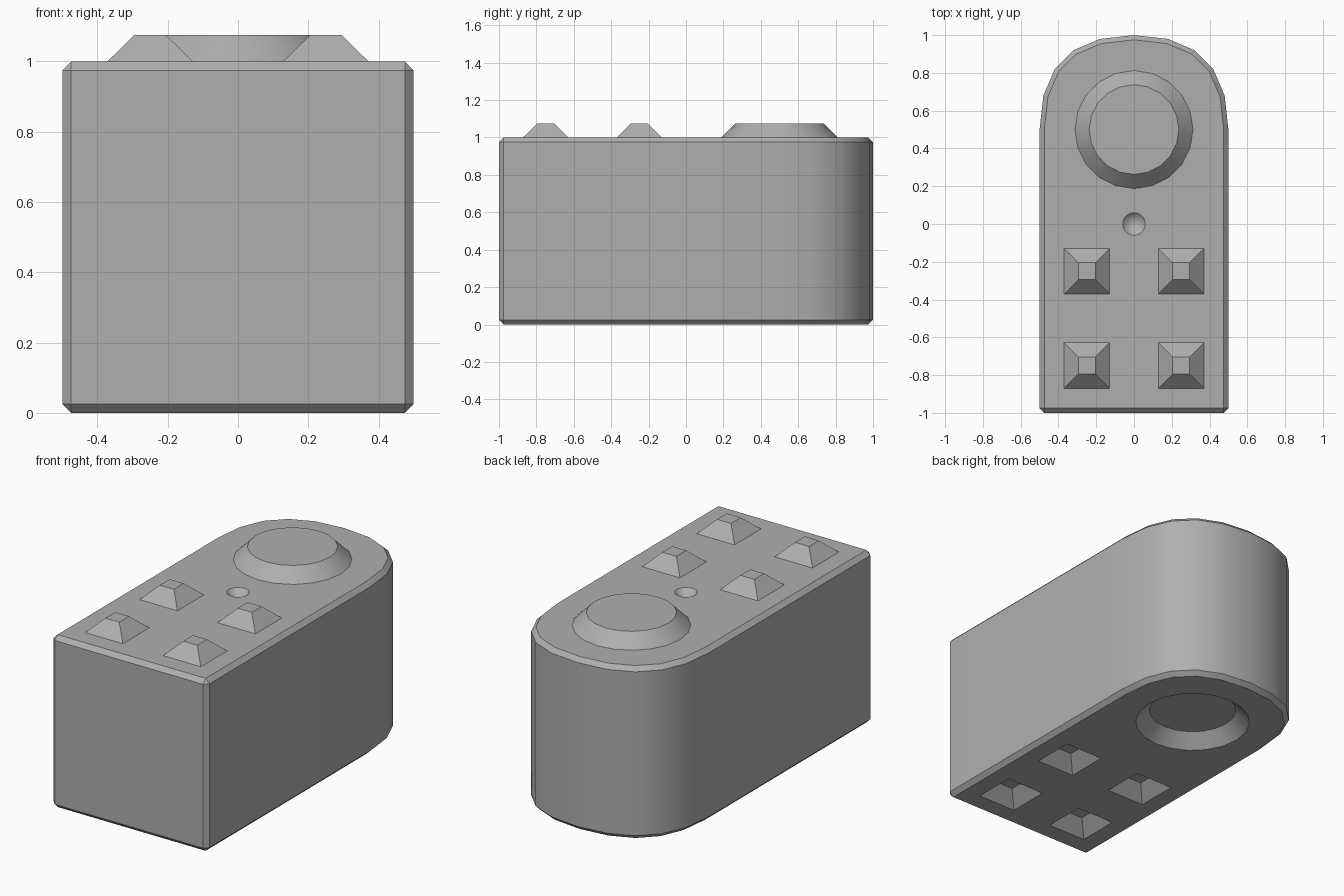
import bpy, bmesh, math
from mathutils import Vector

if "Cube" in bpy.data.objects:
    bpy.data.objects.remove(bpy.data.objects["Cube"])


def make_object(name, bm):
    bmesh.ops.recalc_face_normals(bm, faces=bm.faces)
    mesh = bpy.data.meshes.new(name)
    bm.to_mesh(mesh)
    bm.free()
    mesh.materials.append(grey)
    obj = bpy.data.objects.new(name, mesh)
    bpy.context.collection.objects.link(obj)
    return obj


def taper(bm, x, y, z, r_low, r_high, depth, sides, turn):
    """Closed frustum (or cone) starting at height z."""
    ring = [(math.cos(turn + 2 * math.pi * i / sides),
             math.sin(turn + 2 * math.pi * i / sides)) for i in range(sides)]
    low = [bm.verts.new((x + r_low * c, y + r_low * s, z)) for c, s in ring]
    bm.faces.new(low)
    if r_high == 0:
        tip = bm.verts.new((x, y, z + depth))
        for i in range(sides):
            bm.faces.new((low[i], low[(i + 1) % sides], tip))
        return
    high = [bm.verts.new((x + r_high * c, y + r_high * s, z + depth)) for c, s in ring]
    bm.faces.new(high)
    for i in range(sides):
        j = (i + 1) % sides
        bm.faces.new((low[i], low[j], high[j], high[i]))


def connectors(bm, z):
    """Four square tapers and one round taper, sunk slightly below z."""
    sink, rise, q = 0.02, 0.075, math.sqrt(2)
    for x in (-0.25, 0.25):
        for y in (-0.25, -0.75):
            taper(bm, x, y, z - sink, (0.122 + sink) * q, 0.045 * q,
                  rise + sink, 4, math.pi / 4)
    taper(bm, 0, 0.5, z - sink, 0.3125 + sink, 0.2375, rise + sink, 20, math.pi / 2)


# Dark grey surface
grey = bpy.data.materials.new("dark_grey")
grey.diffuse_color = (0.43, 0.43, 0.43, 1)
grey.use_nodes = True
grey.node_tree.nodes["Principled BSDF"].inputs["Base Color"].default_value = grey.diffuse_color


# Body outline: straight front, squarish curved back
def arc_point(t):
    p = [Vector(v) for v in ((0.5, 0.5), (0.5, 0.8333), (0.3333, 1), (0, 1))]
    s = 1 - t
    return p[0] * s**3 + p[1] * 3 * s * s * t + p[2] * 3 * s * t * t + p[3] * t**3


right = [arc_point(i / 5) for i in range(6)]
left = [Vector((-p.x, p.y)) for p in reversed(right[:-1])]
outline = [Vector((0.5, -1))] + right + left + [Vector((-0.5, -1))]

bm = bmesh.new()
base = bm.faces.new([bm.verts.new((p.x, p.y, 0)) for p in outline])
ext = bmesh.ops.extrude_face_region(bm, geom=[base], use_keep_orig=True)
bmesh.ops.translate(bm, vec=(0, 0, 1),
                    verts=[g for g in ext["geom"] if isinstance(g, bmesh.types.BMVert)])
body = make_object("connector_block", bm)

# Chamfered outer edges
bevel = body.modifiers.new("chamfer", 'BEVEL')
bevel.width = 0.025
bevel.segments = 1
bevel.limit_method = 'ANGLE'
bevel.angle_limit = math.radians(40)

# Raised studs on top
bm = bmesh.new()
connectors(bm, 1.0)
studs = make_object("top_studs", bm)

# Matching sockets underneath and the small conical dimple on top
bm = bmesh.new()
connectors(bm, 0.0)
taper(bm, 0, 0, 1.02, 0.08, 0, -0.08, 20, math.pi / 2)
sockets = make_object("socket_cutter", bm)

for tool, mode in ((studs, 'UNION'), (sockets, 'DIFFERENCE')):
    mod = body.modifiers.new(tool.name, 'BOOLEAN')
    mod.object = tool
    mod.operation = mode
    mod.solver = 'EXACT'

# Apply everything, drop the helpers and shade
bpy.ops.object.select_all(action='DESELECT')
bpy.context.view_layer.objects.active = body
body.select_set(True)
for name in [m.name for m in body.modifiers]:
    bpy.ops.object.modifier_apply(modifier=name)
for tool in (studs, sockets):
    bpy.data.objects.remove(tool)
bpy.ops.object.shade_smooth_by_angle(angle=math.radians(30))
